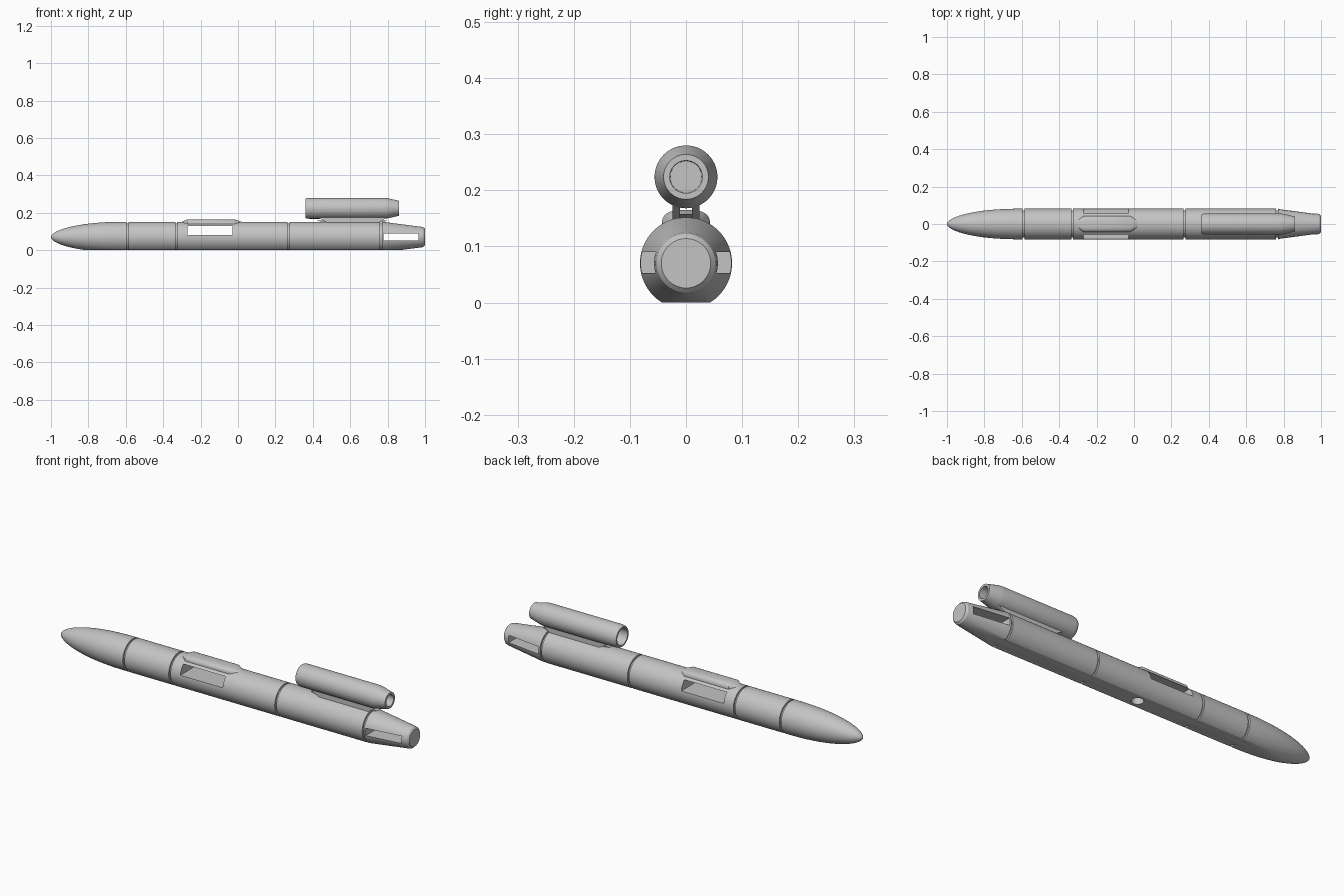
import bpy, bmesh, math
from mathutils import Matrix

cube = bpy.data.objects.get("Cube")
if cube:
    bpy.data.objects.remove(cube, do_unlink=True)

grey = bpy.data.materials.new("plain grey")
grey.use_nodes = True
colour = (0.55, 0.55, 0.55, 1)
grey.diffuse_color = colour
grey.node_tree.nodes["Principled BSDF"].inputs["Base Color"].default_value = colour


def make(name, bm):
    bmesh.ops.recalc_face_normals(bm, faces=bm.faces)
    mesh = bpy.data.meshes.new(name)
    bm.to_mesh(mesh)
    bm.free()
    mesh.materials.append(grey)
    ob = bpy.data.objects.new(name, mesh)
    bpy.context.collection.objects.link(ob)
    return ob


def select(ob):
    bpy.ops.object.select_all(action='DESELECT')
    ob.select_set(True)
    bpy.context.view_layer.objects.active = ob


def smooth(ob, degrees=30):
    select(ob)
    bpy.ops.object.shade_smooth_by_angle(angle=math.radians(degrees))


def loft(name, rings):
    """Skin a list of closed rings and cap both ends."""
    bm = bmesh.new()
    rows = [[bm.verts.new(p) for p in ring] for ring in rings]
    n = len(rows[0])
    for a, b in zip(rows, rows[1:]):
        for i in range(n):
            j = (i + 1) % n
            bm.faces.new((a[i], a[j], b[j], b[i]))
    bm.faces.new(rows[0])
    bm.faces.new(rows[-1])
    return make(name, bm)


def lathe(name, profile, z, sides=64):
    """Turn (x, radius) points about a lengthwise axis at height z."""
    turns = [2 * math.pi * i / sides for i in range(sides)]
    return loft(name, [[(x, r * math.cos(t), z + r * math.sin(t)) for t in turns]
                       for x, r in profile])


def box(name, x0, x1, y0, y1, z0, z1):
    bm = bmesh.new()
    bmesh.ops.create_cube(bm, size=1)
    bmesh.ops.transform(bm, verts=bm.verts, matrix=Matrix.Translation(
        ((x0 + x1) / 2, (y0 + y1) / 2, (z0 + z1) / 2)) @ Matrix.Diagonal(
        (x1 - x0, y1 - y0, z1 - z0, 1)))
    return make(name, bm)


def cut(ob, cutter):
    cutter.hide_render = True
    mod = ob.modifiers.new("cut", 'BOOLEAN')
    mod.operation = 'DIFFERENCE'
    mod.solver = 'EXACT'
    mod.object = cutter
    select(ob)
    bpy.ops.object.modifier_apply(modifier=mod.name)
    bpy.data.objects.remove(cutter, do_unlink=True)


# Fuselage: rounded nose, ring grooves between sections, tapered tail
R, AXIS = 0.082, 0.07
profile = [(-1, 0.002)]
for i in range(1, 21):
    t = i / 20
    profile.append((-1 + 0.4 * t ** 2, R * (1 - (1 - t ** 2) ** 2.2) ** 0.55))
for g in (-0.59, -0.33, 0.27, 0.765):
    profile += [(g - 0.005, R), (g - 0.005, R - 0.009),
                (g + 0.005, R - 0.009), (g + 0.005, R)]
profile += [(0.98, 0.055), (0.992, 0.052), (1.0, 0.044)]
fuselage = lathe("fuselage", profile, AXIS, 96)

# Flat belly, wing slots, tail fin slots and the round belly recess
cut(fuselage, box("belly_cutter", -1.1, 1.1, -0.2, 0.2, -0.1, 0.0))
cut(fuselage, box("wing_slot_cutter", -0.27, -0.03, -0.2, 0.2, 0.082, 0.13))
cut(fuselage, box("fin_slot_cutter", 0.778, 0.965, -0.2, 0.2, 0.053, 0.09))
bm = bmesh.new()
bmesh.ops.create_cone(bm, cap_ends=True, segments=32, radius1=0.028,
                      radius2=0.028, depth=0.1,
                      matrix=Matrix.Translation((-0.02, 0, 0)))
cut(fuselage, make("recess_cutter", bm))
smooth(fuselage)

# Raised fairing over the wing pivot, with tapered ends
def fairing_ring(x, width, height, base=0.138, n=32):
    ring = []
    for i in range(n):
        t = 2 * math.pi * i / n
        c, s = math.cos(t), math.sin(t)
        ring.append((x, width * math.copysign(abs(c) ** 0.7, c),
                     base + height * math.copysign(abs(s) ** 0.7, s) * (1 if s > 0 else 0.2)))
    return ring


fairing = loft("wing_fairing", [fairing_ring(-0.305, 0.018, 0.012),
                                fairing_ring(-0.27, 0.043, 0.027),
                                fairing_ring(-0.02, 0.043, 0.027),
                                fairing_ring(0.025, 0.016, 0.012)])
smooth(fairing)

# Engine pod: one closed turned shell, open intake and exhaust
pod = lathe("engine_pod", [(0.44, 0.002), (0.44, 0.040), (0.36, 0.042),
                           (0.36, 0.050), (0.366, 0.054), (0.38, 0.056),
                           (0.785, 0.056), (0.80, 0.054), (0.86, 0.040),
                           (0.86, 0.029), (0.80, 0.028), (0.80, 0.002)], 0.224)
smooth(pod)


# Engine pylon: two side rails and a core, with ends slanting in below
def pylon_part(name, y0, y1, top):
    outline = [(0.42, top), (0.48, 0.145), (0.75, 0.145), (0.80, top)]
    return loft(name, [[(x, y, z) for x, z in outline] for y in (y0, y1)])


for side, label in ((1, "left"), (-1, "right")):
    pylon_part("pylon_rail_" + label, side * 0.011, side * 0.024, 0.178)
pylon_part("pylon_core", -0.012, 0.012, 0.158)
